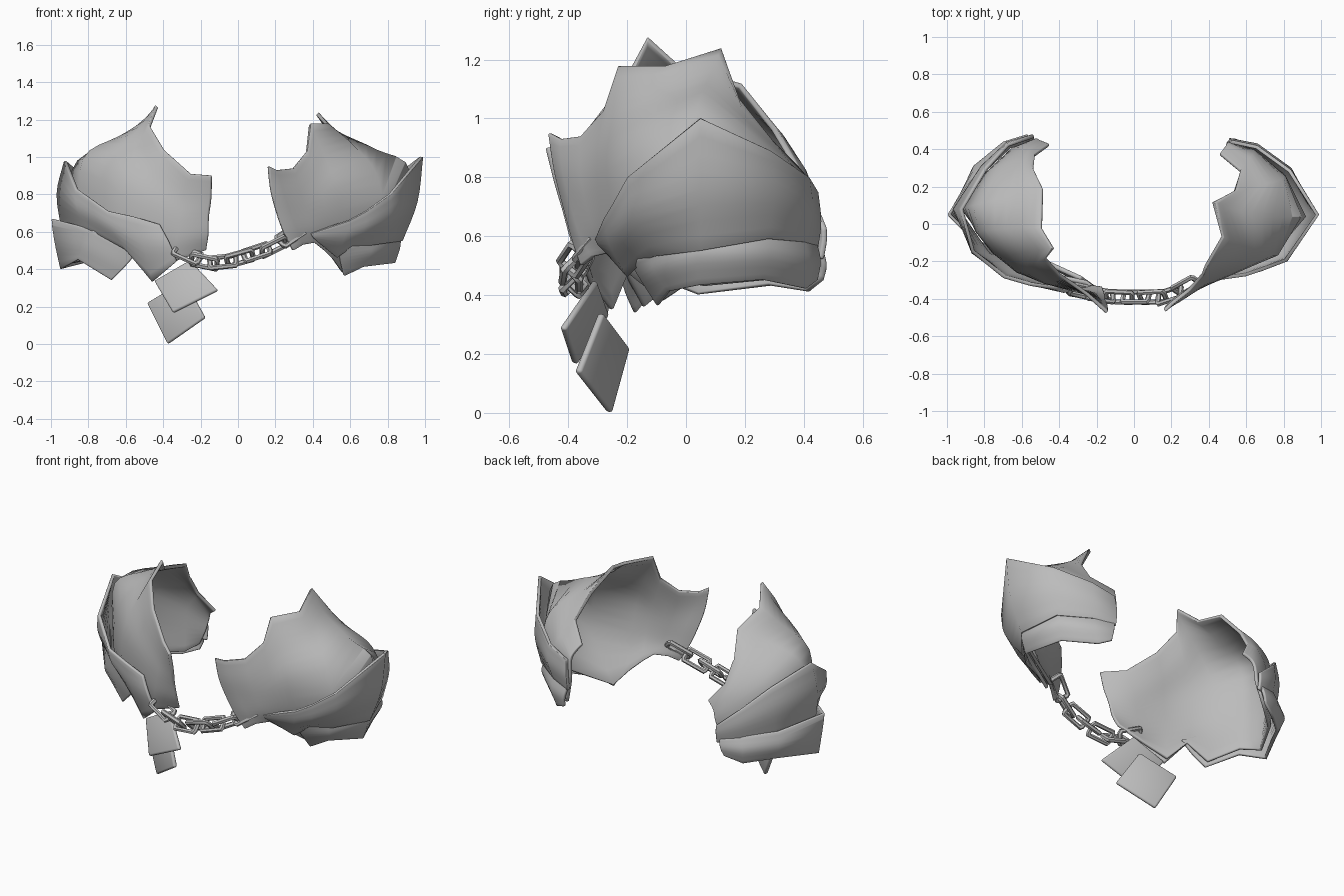
import bpy, bmesh
from mathutils import Vector

cube = bpy.data.objects.get("Cube")
if cube:
    bpy.data.objects.remove(cube, do_unlink=True)

steel = bpy.data.materials.new("grey_steel")
steel.use_nodes = True
GREY = (0.5, 0.5, 0.5, 1)
steel.diffuse_color = GREY
steel.node_tree.nodes["Principled BSDF"].inputs["Base Color"].default_value = GREY


def activate(obj):
    bpy.ops.object.select_all(action="DESELECT")
    obj.select_set(True)
    bpy.context.view_layer.objects.active = obj


def smooth_column(points, steps):
    """Run a smooth curve through the points of one column."""
    result = []
    for i in range(len(points) - 1):
        a, b = points[i], points[i + 1]
        before = points[i - 1] if i else a * 2 - b
        after = points[i + 2] if i + 2 < len(points) else b * 2 - a
        for s in range(steps):
            t = s / steps
            pull = (b - before) * t + (before * 2 - a * 5 + b * 4 - after) * t**2
            pull += (a * 3 - before - b * 3 + after) * t**3
            result.append(a + pull / 2)
    return result + [points[-1]]


def plate(name, side, columns, thickness=0.02, steps=4, rim=0.007):
    """Bent armour plate; columns run front to back, points top to bottom, in cm."""
    bm = bmesh.new()
    grid = []
    for column in columns:
        points = [Vector((side * x, y, z)) / 100 for x, y, z in column]
        grid.append([bm.verts.new(p) for p in smooth_column(points, steps)])
    for front, back in zip(grid, grid[1:]):
        for r in range(len(front) - 1):
            quad = [front[r], front[r + 1], back[r + 1], back[r]]
            bm.faces.new(quad if side > 0 else quad[::-1])
    mesh = bpy.data.meshes.new(name)
    bm.to_mesh(mesh)
    bm.free()
    mesh.materials.append(steel)
    obj = bpy.data.objects.new(name, mesh)
    bpy.context.collection.objects.link(obj)
    activate(obj)
    bpy.ops.object.shade_smooth_by_angle(angle=1.3)
    solid = obj.modifiers.new("thickness", "SOLIDIFY")
    solid.thickness = thickness
    solid.offset = -1
    bevel = obj.modifiers.new("soft_rim", "BEVEL")
    bevel.width = rim
    bevel.segments = 2
    bevel.limit_method = "ANGLE"
    bevel.angle_limit = 1.35


LEFT, RIGHT = 1, -1

# Left shoulder: full inner shell with a spike, then two bands over its lower part
plate("left_shell", LEFT, [
    [(17, -47, 95), (18, -45, 82), (21, -42, 70), (25, -39, 59), (30, -36, 50)],
    [(21, -43, 93), (24, -42, 82), (28, -39, 70), (32, -36, 60), (35, -32, 53)],
    [(30, -36, 94), (33, -36, 82), (36, -34, 71), (39, -31, 61), (41, -27, 54)],
    [(37, -28, 103), (41, -30, 91), (46, -30, 77), (48, -28, 62), (46, -23, 50)],
    [(39, -23, 118), (46, -25, 101), (53, -27, 83), (54, -23, 61), (51, -17, 45)],
    [(48, -7, 118), (61, -12, 107), (74, -17, 91), (76, -15, 66), (56, -8, 38)],
    [(43, 12, 124), (53, 8, 114), (74, 4, 104), (92, 4, 92), (82, 4, 46)],
    [(54, 18, 107), (64, 20, 101), (77, 23, 92), (81, 26, 74), (74, 24, 47)],
    [(57, 29, 93), (60, 33, 88), (64, 38, 80), (64, 40, 66), (59, 38, 46)],
    [(46, 38, 84), (49, 42, 79), (50, 44, 74), (50, 44, 62), (54, 42, 47)],
])
plate("left_middle_band", LEFT, [
    [(39, -31, 59), (40, -30, 57), (42, -28, 55)],
    [(60, -28, 66), (57, -26, 57), (53, -20, 46)],
    [(69, -25, 71), (67, -23, 60), (60, -15, 51)],
    [(82, -20, 80), (81, -18, 67), (74, -11, 53)],
    [(99, 5, 100), (96, 5, 76), (88, 5, 55)],
    [(84, 29, 89), (84, 30, 75), (81, 28, 59)],
    [(66, 42, 80), (66, 43, 69), (64, 40, 58)],
    [(52, 45, 75), (51, 46, 65), (51, 45, 56)],
])
plate("left_lower_band", LEFT, [
    [(54, -20, 52), (55, -15, 44), (57, -10, 36)],
    [(71, -12, 54), (71, -11, 48), (67, -6, 41)],
    [(86, 4, 60), (87, 4, 53), (84, 4, 43)],
    [(79, 27, 63), (80, 29, 54), (76, 26, 45)],
    [(62, 39, 62), (64, 42, 52), (61, 41, 42)],
    [(51, 44, 60), (53, 46, 52), (54, 45, 45)],
])

# Right shoulder: same build with a taller, more forward spike
plate("right_shell", RIGHT, [
    [(15, -48, 90), (15, -45, 78), (16, -42, 68), (16, -39, 58), (17, -35, 50)],
    [(26, -38, 91), (29, -36, 78), (31, -36, 66), (33, -36, 55), (34, -33, 44)],
    [(40, -28, 104), (45, -30, 92), (48, -32, 77), (48, -30, 58), (46, -26, 35)],
    [(48, -19, 117), (54, -22, 104), (61, -26, 85), (63, -25, 62), (57, -21, 47)],
    [(44, -13, 128), (51, -14, 117), (70, -17, 95), (76, -15, 66), (67, -15, 36)],
    [(50, -2, 118), (64, -2, 111), (83, -4, 99), (84, -4, 68), (82, -4, 45)],
    [(49, 19, 112), (62, 16, 108), (86, 10, 98), (92, 8, 72), (90, 6, 43)],
    [(54, 30, 98), (61, 34, 92), (76, 29, 86), (79, 28, 66), (79, 27, 45)],
    [(53, 37, 86), (57, 41, 82), (63, 41, 74), (65, 41, 60), (65, 40, 45)],
    [(45, 43, 75), (50, 45, 71), (52, 46, 66), (54, 45, 58), (58, 45, 50)],
])
plate("right_middle_band", RIGHT, [
    [(42, -35, 64), (37, -37, 54), (33, -36, 44)],
    [(56, -33, 68), (50, -33, 52), (46, -28, 33)],
    [(70, -29, 71), (68, -28, 62), (60, -24, 50)],
    [(87, -15, 83), (86, -16, 72), (78, -17, 60)],
    [(93, 8, 98), (97, 8, 80), (94, 6, 59)],
    [(80, 30, 87), (82, 31, 73), (82, 28, 57)],
    [(68, 43, 75), (68, 44, 65), (67, 42, 54)],
    [(54, 48, 63), (54, 48, 58), (54, 47, 52)],
])
plate("right_lower_band", RIGHT, [
    [(54, -23, 49), (61, -21, 41), (68, -18, 34)],
    [(77, -18, 61), (82, -15, 52), (86, -9, 45)],
    [(100, 5, 67), (98, 5, 54), (95, 4, 40)],
    [(84, 28, 60), (86, 31, 52), (83, 29, 43)],
    [(68, 42, 58), (70, 44, 50), (69, 42, 41)],
    [(56, 47, 55), (57, 48, 50), (59, 47, 45)],
])

# Two square plates hanging under the right shoulder
plate("upper_pendant", RIGHT, [
    [(26, -32, 45), (11, -43, 29)],
    [(45, -28, 34), (35, -39, 17)],
], thickness=0.025, steps=1, rim=0.01)
plate("lower_pendant", RIGHT, [
    [(29, -30, 34), (18, -38, 14)],
    [(49, -21, 22), (38, -27, 0)],
], thickness=0.025, steps=1, rim=0.01)


def chain_link(name, centre, along, across):
    """Long closed ring with clipped corners."""
    outline = [(1, 0.7), (0.92, 1), (-0.92, 1), (-1, 0.7)]
    outline += [(-a, -b) for a, b in outline]
    curve = bpy.data.curves.new(name, "CURVE")
    curve.dimensions = "3D"
    curve.bevel_depth = 0.015
    curve.bevel_resolution = 1
    spline = curve.splines.new("POLY")
    spline.points.add(len(outline) - 1)
    spline.use_cyclic_u = True
    for point, (a, b) in zip(spline.points, outline):
        point.co = (*(centre + along * a * 0.07 + across * b * 0.038), 1)
    curve.materials.append(steel)
    obj = bpy.data.objects.new(name, curve)
    bpy.context.collection.objects.link(obj)
    activate(obj)
    bpy.ops.object.convert(target="MESH")
    bpy.ops.object.shade_smooth_by_angle(angle=0.9)


# Chain sagging between the shoulders, neighbouring links at right angles
path = [Vector(p) / 100 for p in [
    (-27, -36, 48), (-18, -38, 44), (-8, -39, 44), (1, -39, 46),
    (10, -39, 49), (19, -38, 52), (28, -33, 58)]]
for i, centre in enumerate(path):
    along = (path[min(i + 1, len(path) - 1)] - path[max(i - 1, 0)]).normalized()
    flat = along.cross(Vector((0, 0, 1))).normalized()
    upright = flat.cross(along)
    across = (upright + flat if i % 2 else upright - flat).normalized()
    chain_link(f"chain_link_{i + 1}", centre, along, across)
